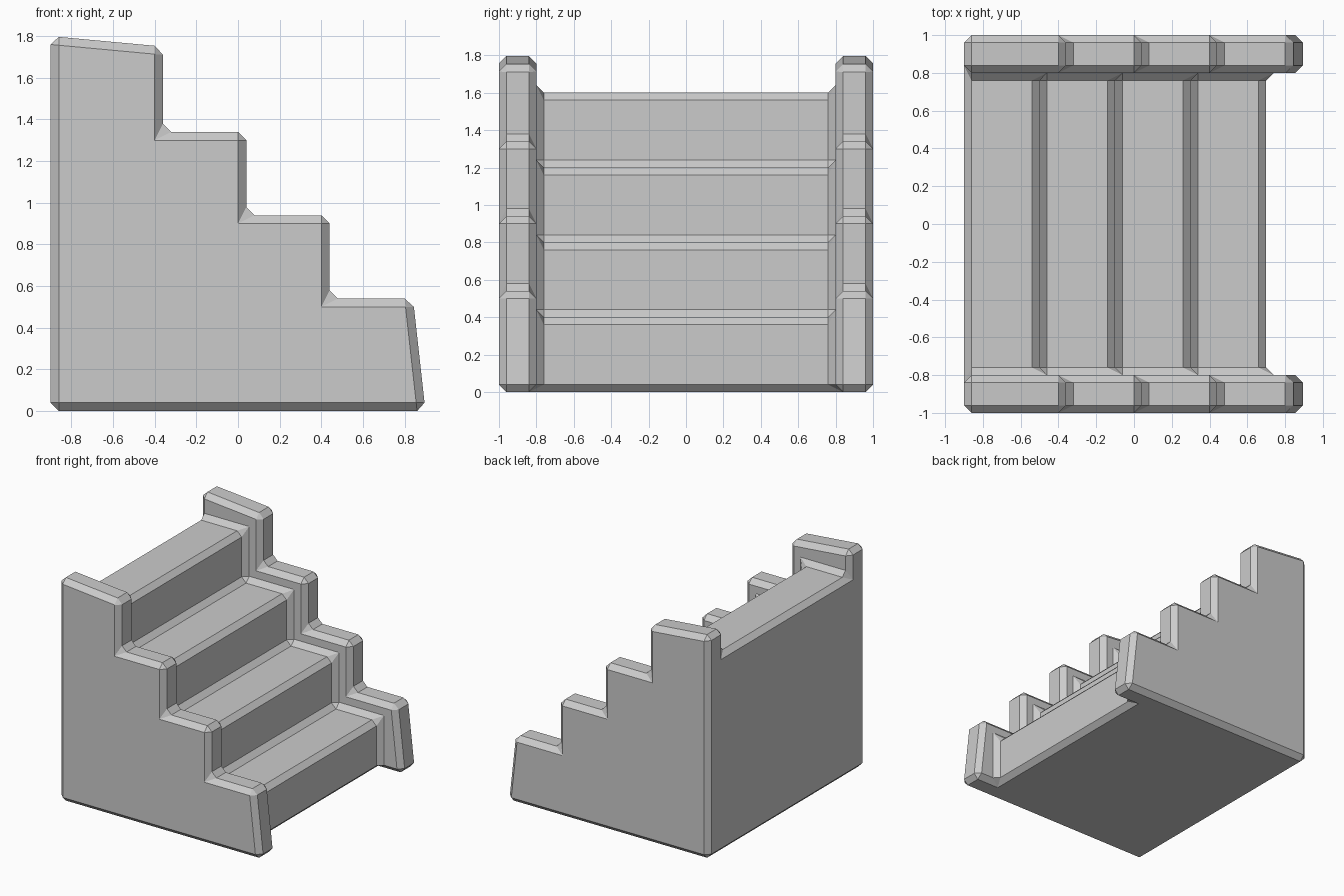
import bpy, bmesh

if "Cube" in bpy.data.objects:
    bpy.data.objects.remove(bpy.data.objects["Cube"])

# Side wall profile (x, z): bottom back, bottom front, then up the steps to the back
wall = [(-.9, 0), (.9, 0), (.84, .54)]
for i in range(3):
    x, z = .44 - .4 * i, .54 + .4 * i
    wall += [(x, z), (x, z + .4 if i < 2 else 1.75)]
wall.append((-.9, 1.8))

# Stair profile between the walls
stair = [(-.9, 0), (.7, 0)]
for i in range(4):
    x, z = .7 - .4 * i, .4 + .4 * i
    stair += [(x, z), (x - .4, z)]
stair[-1] = (-.9, 1.6)

bm = bmesh.new()


def ring(profile, y):
    return [bm.verts.new((x, y, z)) for x, z in profile]


def strip(a, b):
    for i in range(len(a) - 1):
        bm.faces.new((a[i], a[i + 1], b[i + 1], b[i]))


# Walls: outer face, stepped top, inner face down to the stair
sides = []
for s in (-1, 1):
    outer = ring(wall, s)
    inner = ring(wall[1:], .8 * s)
    steps = ring(stair[1:], .8 * s)
    bm.faces.new(outer)
    strip(outer[1:], inner)
    bm.faces.new(inner + steps[::-1])
    sides.append((outer, inner, steps))

# Treads and risers
(o1, i1, s1), (o2, i2, s2) = sides
strip(s1, s2)

# Back and underside, each one U-shaped face
for k in (-1, 0):
    j = -1 if k else 1
    bm.faces.new((o1[0], o1[j], i1[k], s1[k], s2[k], i2[k], o2[j], o2[0]))

bmesh.ops.recalc_face_normals(bm, faces=bm.faces)
mesh = bpy.data.meshes.new("staircase")
bm.to_mesh(mesh)
bm.free()
staircase = bpy.data.objects.new("staircase", mesh)
bpy.context.collection.objects.link(staircase)

# Chamfer on every edge, inner corners included
bevel = staircase.modifiers.new("chamfer", 'BEVEL')
bevel.width = .04
bevel.segments = 1
bevel.limit_method = 'ANGLE'
bevel.use_clamp_overlap = False
